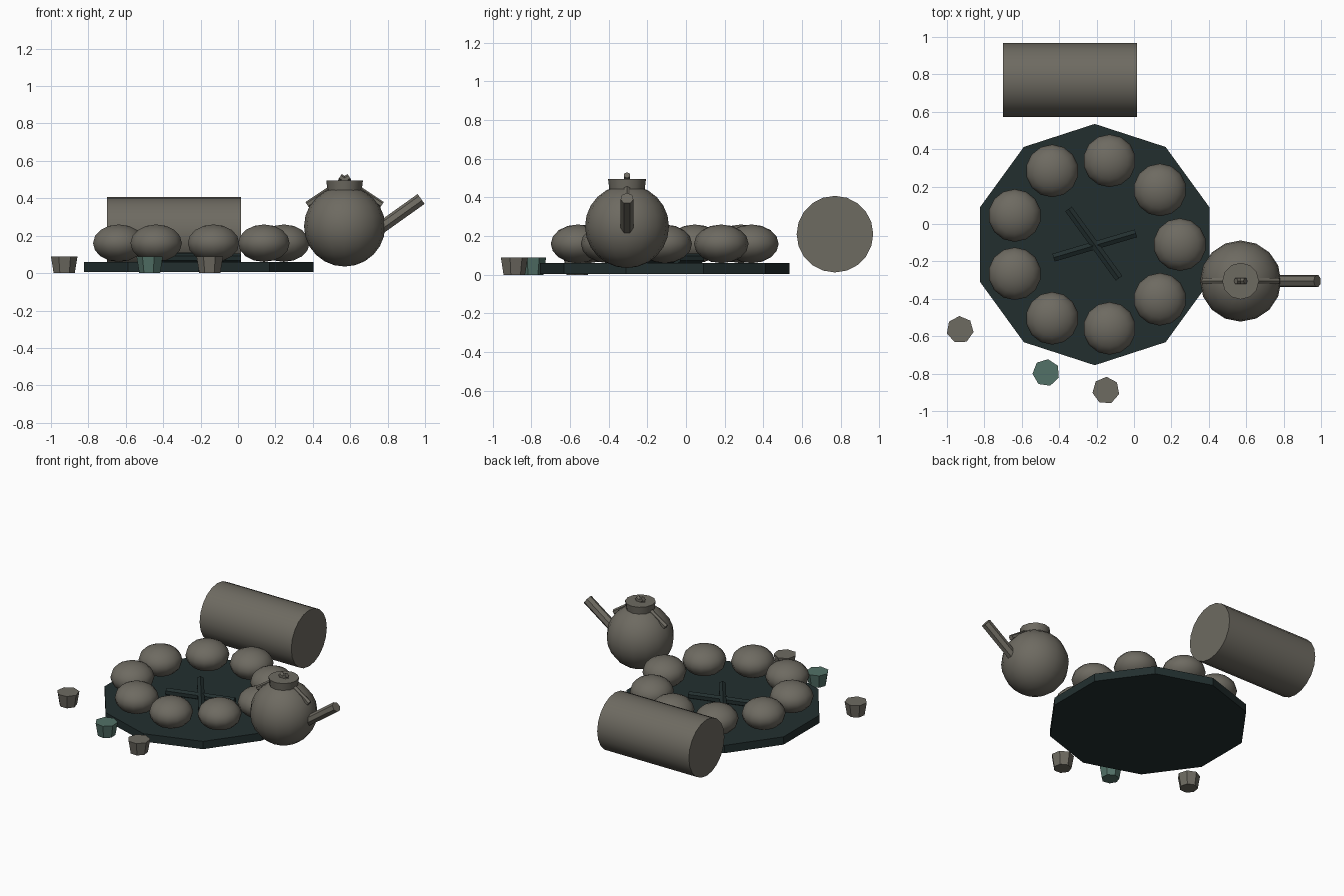
import bpy
import math
from mathutils import Vector

cube = bpy.data.objects.get("Cube")
if cube:
    bpy.data.objects.remove(cube, do_unlink=True)


def material(name, rgb):
    m = bpy.data.materials.new(name)
    m.use_nodes = True
    m.diffuse_color = (*rgb, 1)
    m.node_tree.nodes["Principled BSDF"].inputs["Base Color"].default_value = (*rgb, 1)
    return m


clay = material("warm grey", (0.155, 0.145, 0.12))
slate = material("dark slate", (0.016, 0.028, 0.028))
green = material("muted green", (0.085, 0.165, 0.135))


def finish(name, mat, smooth=None):
    ob = bpy.context.object
    ob.name = name
    ob.data.materials.append(mat)
    if smooth:
        bpy.ops.object.shade_smooth_by_angle(angle=math.radians(smooth))
    return ob


def tube(name, start, end, r1, r2, sides, mat, turn=0, smooth=None):
    """Tapered prism running from start to end."""
    a, b = Vector(start), Vector(end)
    bpy.ops.mesh.primitive_cone_add(vertices=sides, radius1=r1, radius2=r2,
                                    depth=(b - a).length, location=(a + b) / 2)
    ob = finish(name, mat, smooth)
    for v in ob.data.vertices:
        x, y = v.co.x, v.co.y
        v.co.x = x * math.cos(turn) - y * math.sin(turn)
        v.co.y = x * math.sin(turn) + y * math.cos(turn)
    ob.rotation_euler = (b - a).to_track_quat("Z", "Y").to_euler()
    return ob


def ball(name, centre, radius, height, segments, rings, mat):
    bpy.ops.mesh.primitive_uv_sphere_add(segments=segments, ring_count=rings,
                                         radius=1, location=centre)
    ob = finish(name, mat, 50)
    ob.scale = (radius, radius, height)
    return ob


# Ten-sided tray
cx, cy = -0.21, -0.11
tube("tray", (cx, cy, 0.005), (cx, cy, 0.06), 0.645, 0.645, 10, slate)

# Crossed sticks on the tray
tube("tray_stick_a", (-0.35, 0.08, 0.085), (-0.08, -0.29, 0.085), 0.025, 0.025, 6, slate)
tube("tray_stick_b", (-0.43, -0.18, 0.08), (0.01, -0.05, 0.08), 0.025, 0.025, 6, slate)

# Ring of buns
for i in range(9):
    t = math.tau * i / 9
    ball(f"bun_{i + 1}", (cx + 0.455 * math.cos(t), cy + 0.455 * math.sin(t), 0.16),
         0.141, 0.1, 14, 8, clay)

# Large roll behind the tray
tube("roll", (-0.70, 0.77, 0.21), (0.015, 0.77, 0.21), 0.198, 0.198, 20, clay, smooth=30)

# Teapot
px, py = 0.57, -0.305
ball("teapot_body", (px, py, 0.25), 0.217, 0.215, 16, 12, clay)
tube("teapot_lid", (px, py, 0.43), (px, py, 0.495), 0.09, 0.098, 12, clay, smooth=35)
tube("teapot_spout", (0.72, py, 0.21), (0.98, py, 0.395), 0.034, 0.034, 7, clay)
for side, label in ((-1, "right"), (1, "left")):
    tube(f"teapot_handle_{label}", (px + side * 0.2, py, 0.365),
         (px - side * 0.025, py, 0.515), 0.018, 0.018, 6, clay)

# Small cups
for label, x, y, turn, mat in (("right", -0.93, -0.565, 0.5, clay),
                               ("middle", -0.47, -0.795, 0.3, green),
                               ("left", -0.15, -0.89, 0.4, clay)):
    tube(f"cup_{label}", (x, y, 0), (x, y, 0.09), 0.058, 0.073, 7, mat, turn)
